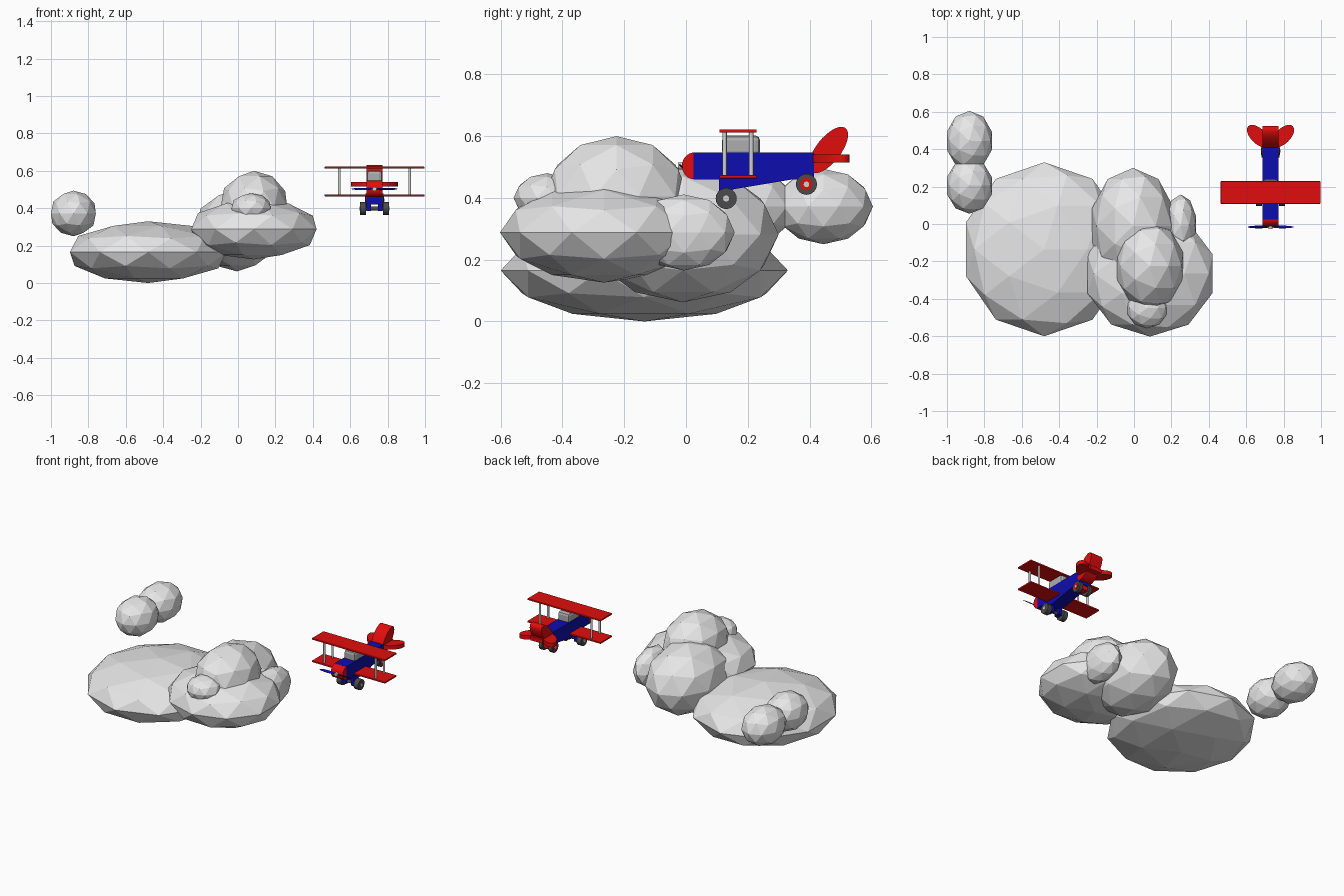
import bpy, bmesh, math
from mathutils import Vector, Matrix

if "Cube" in bpy.data.objects:
    bpy.data.objects.remove(bpy.data.objects["Cube"])


def material(name, rgb):
    m = bpy.data.materials.new(name)
    m.diffuse_color = (*rgb, 1)
    m.use_nodes = True
    m.node_tree.nodes["Principled BSDF"].inputs["Base Color"].default_value = m.diffuse_color
    return m


CLOUD = material("cloud_grey", (0.8, 0.8, 0.8))
RED = material("red", (0.75, 0.004, 0.004))
BLUE = material("blue", (0.004, 0.004, 0.42))
TYRE = material("tyre_grey", (0.07, 0.07, 0.07))
METAL = material("metal_grey", (0.65, 0.65, 0.65))
CANOPY = material("canopy_grey", (0.42, 0.42, 0.42))

PX = 0.73  # plane centre line


def finish(name, bm, mat, bevel=0, smooth=False):
    bmesh.ops.recalc_face_normals(bm, faces=bm.faces)
    me = bpy.data.meshes.new(name)
    bm.to_mesh(me)
    bm.free()
    ob = bpy.data.objects.new(name, me)
    bpy.context.collection.objects.link(ob)
    me.materials.append(mat)
    if bevel:
        b = ob.modifiers.new("bevel", 'BEVEL')
        b.width, b.segments = bevel, 2
    if smooth:
        bpy.ops.object.select_all(action='DESELECT')
        ob.select_set(True)
        bpy.context.view_layer.objects.active = ob
        bpy.ops.object.shade_smooth_by_angle(angle=math.radians(35))
    return ob


def puff(name, c, r):
    bm = bmesh.new()
    bmesh.ops.create_icosphere(bm, subdivisions=2, radius=1)
    bmesh.ops.transform(bm, matrix=Matrix.Translation(c) @ Matrix.Diagonal((*r, 1)), verts=bm.verts)
    finish(name, bm, CLOUD)


def box(name, lo, hi, mat, bevel=0):
    bm = bmesh.new()
    bmesh.ops.create_cube(bm, size=1)
    lo, hi = Vector(lo), Vector(hi)
    bmesh.ops.transform(bm, matrix=Matrix.Translation((lo + hi) / 2) @ Matrix.Diagonal((*(hi - lo), 1)), verts=bm.verts)
    return finish(name, bm, mat, bevel)


def rod(name, a, b, r, mat, sides=24):
    a, b = Vector(a), Vector(b)
    bm = bmesh.new()
    bmesh.ops.create_cone(bm, cap_ends=True, segments=sides, radius1=r, radius2=r, depth=(b - a).length)
    q = (b - a).to_track_quat('Z', 'Y').to_matrix().to_4x4()
    bmesh.ops.transform(bm, matrix=Matrix.Translation((a + b) / 2) @ q, verts=bm.verts)
    return finish(name, bm, mat, smooth=True)


def prism(name, pts, axis, lo, hi, mat):
    """Extrude a 2D outline: (y, z) along x, or (x, y) along z."""
    bm = bmesh.new()
    at = (lambda p: (lo, *p)) if axis == 'x' else (lambda p: (*p, lo))
    f = bm.faces.new([bm.verts.new(at(p)) for p in pts])
    ext = bmesh.ops.extrude_face_region(bm, geom=[f])
    d = (hi - lo, 0, 0) if axis == 'x' else (0, 0, hi - lo)
    bmesh.ops.translate(bm, vec=d, verts=[v for v in ext['geom'] if isinstance(v, bmesh.types.BMVert)])
    return finish(name, bm, mat, smooth=True)


def ellipse(c, a, b, ang, n=32):
    out = []
    for i in range(n):
        t = 2 * math.pi * i / n
        u, v = a * math.cos(t), b * math.sin(t)
        out.append((c[0] + u * math.cos(ang) - v * math.sin(ang), c[1] + u * math.sin(ang) + v * math.cos(ang)))
    return out


# Clouds
puff("cloud_wide_base", (-0.48, -0.135, 0.165), (0.44, 0.465, 0.165))
puff("cloud_front_base", (0.085, -0.265, 0.288), (0.352, 0.337, 0.162))
puff("cloud_dome", (0.085, -0.225, 0.405), (0.187, 0.235, 0.195))
puff("cloud_back", (-0.005, -0.01, 0.282), (0.23, 0.31, 0.22))
puff("cloud_side", (0.25, -0.007, 0.288), (0.085, 0.165, 0.123))
puff("cloud_front_small", (0.07, -0.45, 0.40), (0.11, 0.108, 0.08))
puff("small_cloud_back", (-0.88, 0.445, 0.372), (0.126, 0.16, 0.122))
puff("small_cloud_front", (-0.88, 0.205, 0.372), (0.126, 0.15, 0.122))

# Fuselage, belly wedge, nose, canopy
W = 0.043
box("fuselage", (PX - W, 0.025, 0.46), (PX + W, 0.415, 0.547), BLUE)
prism("belly_wedge", [(0.107, 0.465), (0.107, 0.42), (0.345, 0.46), (0.345, 0.465)], 'x', PX - W, PX + W, BLUE)
nose = [(0.027 - 0.04 * math.cos(t), 0.5035 + 0.0435 * math.sin(t))
        for t in [math.pi * (i / 16 - 0.5) for i in range(17)]]
prism("nose", nose, 'x', PX - W, PX + W, RED)
box("canopy", (PX - 0.041, 0.117, 0.535), (PX + 0.041, 0.24, 0.602), CANOPY, 0.016)

# Wings and struts
box("upper_wing", (PX - 0.267, 0.108, 0.611), (PX + 0.267, 0.229, 0.622), RED, 0.003)
box("lower_wing", (PX - 0.267, 0.108, 0.463), (PX + 0.267, 0.229, 0.474), RED, 0.003)
for s in (-1, 1):
    for y in (0.125, 0.211):
        rod("strut", (PX + s * 0.188, y, 0.47), (PX + s * 0.188, y, 0.613), 0.007, METAL, 16)

# Tail fin and tailplanes
prism("tail_fin", ellipse((0.461, 0.555), 0.09, 0.04, math.radians(52)), 'x', PX - W, PX + W, RED)
for s in (-1, 1):
    ang = math.radians(45 if s > 0 else 135)
    prism("tailplane", ellipse((PX + s * 0.066, 0.47), 0.075, 0.04, ang), 'z', 0.515, 0.541, RED)
box("tail_block", (PX - W, 0.41, 0.515), (PX + W, 0.515, 0.541), RED)

# Propeller: two twisted blades and a hub
for s in (-1, 1):
    bm = bmesh.new()
    bmesh.ops.create_uvsphere(bm, u_segments=16, v_segments=8, radius=1)
    m = (Matrix.Translation((PX + s * 0.064, -0.016, 0.503)) @ Matrix.Rotation(s * math.radians(50), 4, 'X')
         @ Matrix.Diagonal((0.06, 0.003, 0.009, 1)))
    bmesh.ops.transform(bm, matrix=m, verts=bm.verts)
    finish("propeller_blade", bm, BLUE, smooth=True)
rod("propeller_hub", (PX, -0.026, 0.503), (PX, 0, 0.503), 0.011, METAL)

# Landing gear
for s in (-1, 1):
    x = PX + s * 0.062
    rod("front_wheel", (x - 0.016, 0.13, 0.398), (x + 0.016, 0.13, 0.398), 0.034, TYRE)
    rod("front_hub", (x, 0.13, 0.398), (x + s * 0.019, 0.13, 0.398), 0.01, METAL)
    lo, hi = sorted((PX + s * 0.018, PX + s * W))
    box("wheel_leg", (lo, 0.11, 0.385), (hi, 0.15, 0.43), BLUE)
    x = PX + s * 0.036
    rod("tail_wheel", (x - 0.012, 0.39, 0.444), (x + 0.012, 0.39, 0.444), 0.034, TYRE)
    rod("tail_wheel_rim", (x, 0.39, 0.444), (x + s * 0.014, 0.39, 0.444), 0.02, RED)
    rod("tail_hub", (x, 0.39, 0.444), (x + s * 0.016, 0.39, 0.444), 0.009, METAL)
rod("front_axle", (PX - 0.06, 0.13, 0.398), (PX + 0.06, 0.13, 0.398), 0.01, TYRE)
box("tail_wheel_mount", (PX - 0.024, 0.37, 0.43), (PX + 0.024, 0.41, 0.465), RED)
